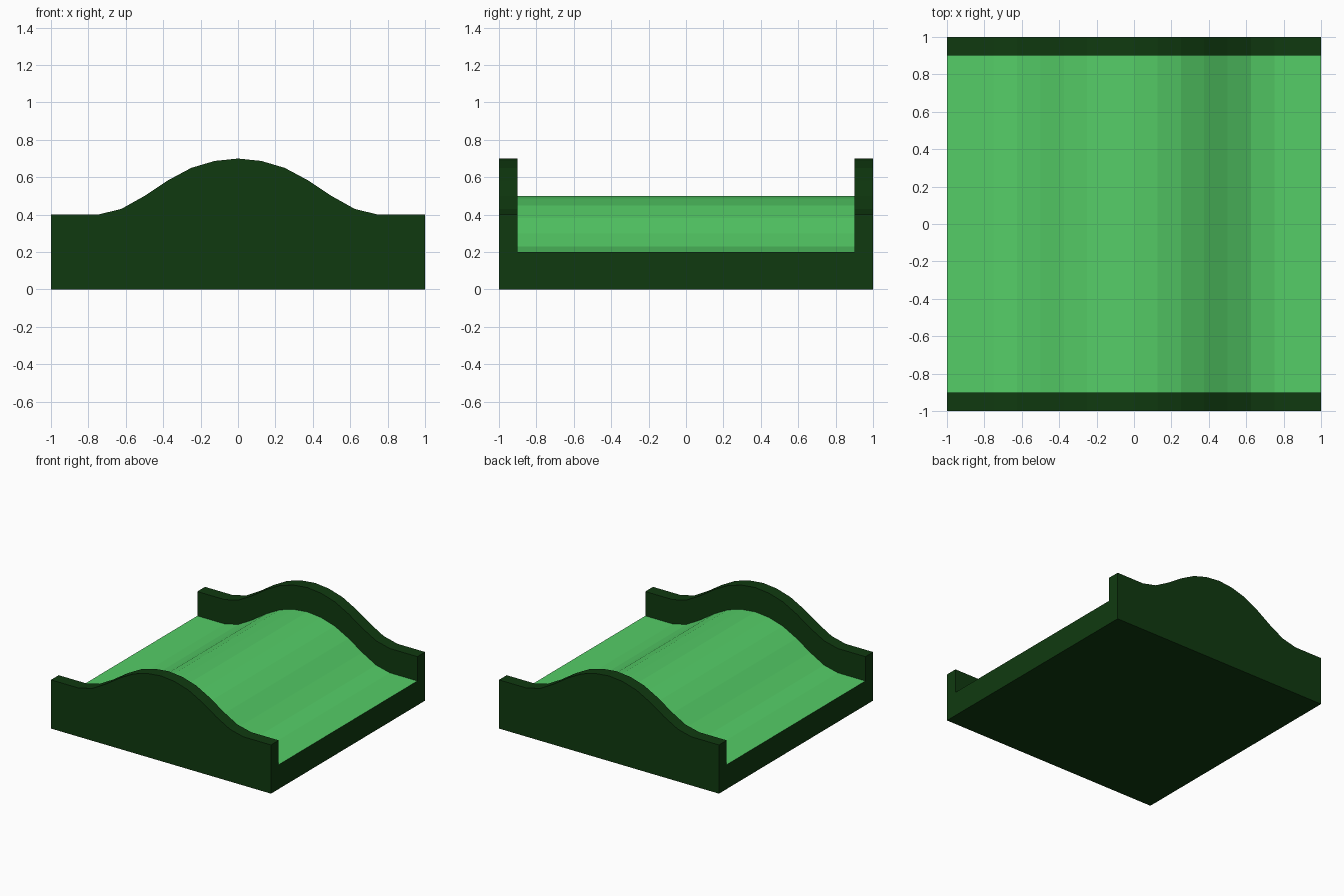
import bpy
import bmesh

cube = bpy.data.objects.get("Cube")
if cube:
    bpy.data.objects.remove(cube, do_unlink=True)


def make_material(name, rgb):
    mat = bpy.data.materials.new(name)
    mat.use_nodes = True
    color = (*rgb, 1.0)
    mat.diffuse_color = color
    mat.node_tree.nodes["Principled BSDF"].inputs["Base Color"].default_value = color
    return mat


dark_green = make_material("dark green", (0.005, 0.042, 0.005))
light_green = make_material("light green", (0.09, 0.61, 0.135))

# Right half of the hump outline (x, z), mirrored to the other side
half = [(0, 0.7), (0.125, 0.687), (0.25, 0.65), (0.375, 0.583),
        (0.5, 0.5), (0.625, 0.43), (0.75, 0.4), (1, 0.4)]
hump = [(-x, z) for x, z in reversed(half[1:])] + half


def make_prism(name, drop, y0, y1, top_index=0):
    """Solid under the hump outline, lowered by drop, running from y0 to y1."""
    outline = [(-1, 0)] + [(x, z - drop) for x, z in hump] + [(1, 0)]
    bm = bmesh.new()
    front = bm.faces.new([bm.verts.new((x, y0, z)) for x, z in outline])
    ext = bmesh.ops.extrude_face_region(bm, geom=[front], use_keep_orig=True)
    moved = [v for v in ext["geom"] if isinstance(v, bmesh.types.BMVert)]
    bmesh.ops.translate(bm, verts=moved, vec=(0, y1 - y0, 0))
    bmesh.ops.recalc_face_normals(bm, faces=bm.faces)
    # Upward faces take the surface colour
    for face in bm.faces:
        face.material_index = top_index if face.normal.z > 0.5 else 0
    mesh = bpy.data.meshes.new(name)
    bm.to_mesh(mesh)
    bm.free()
    mesh.materials.append(dark_green)
    mesh.materials.append(light_green)
    obj = bpy.data.objects.new(name, mesh)
    bpy.context.collection.objects.link(obj)
    return obj


# Sunken track bed between two raised side walls
make_prism("track_bed", 0.2, -0.9, 0.9, top_index=1)
make_prism("front_wall", 0, -1, -0.9)
make_prism("back_wall", 0, 0.9, 1)
